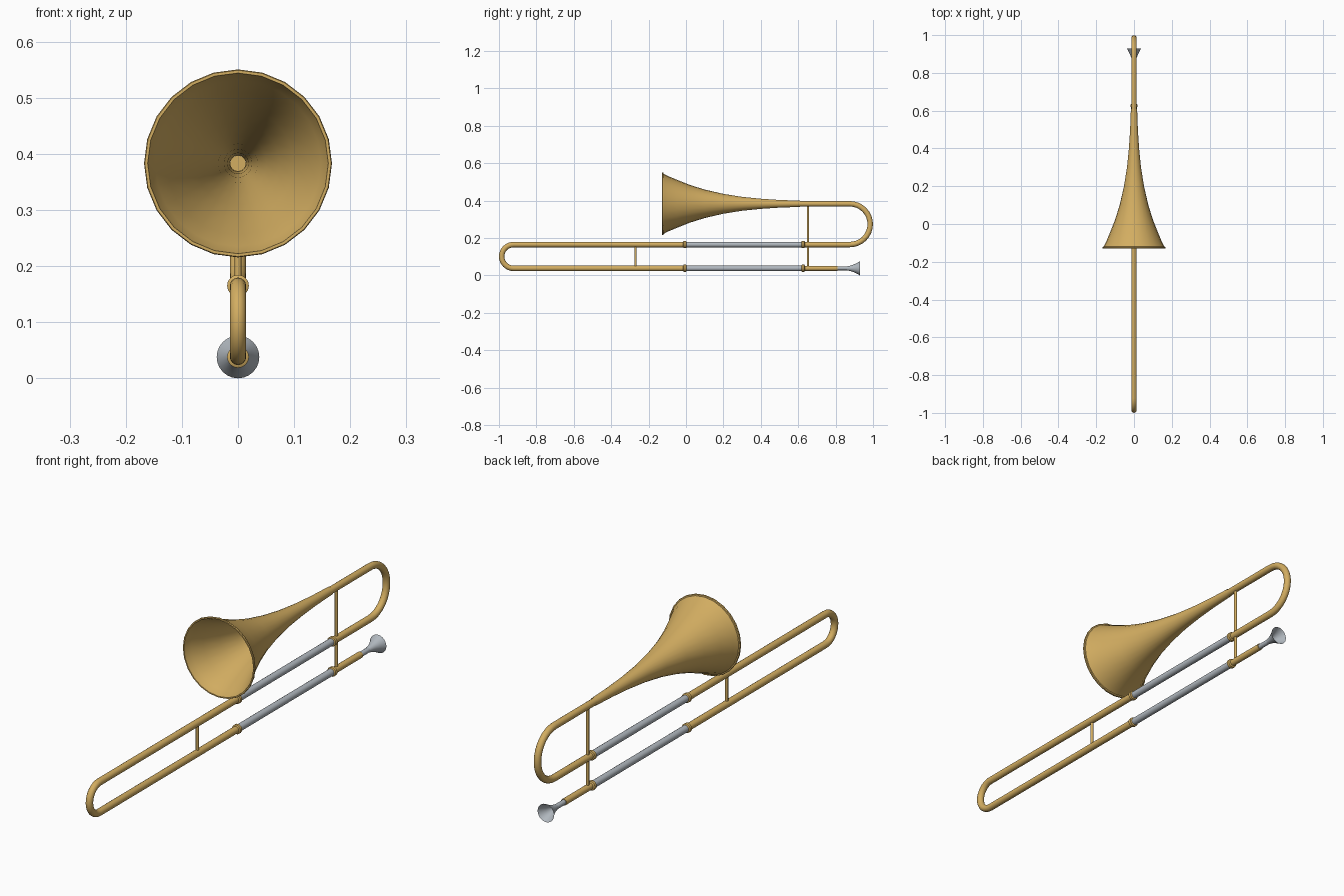
import bpy, math

cube = bpy.data.objects.get("Cube")
if cube:
    bpy.data.objects.remove(cube, do_unlink=True)


def material(name, color):
    m = bpy.data.materials.new(name)
    m.use_nodes = True
    m.diffuse_color = (*color, 1)
    m.node_tree.nodes["Principled BSDF"].inputs["Base Color"].default_value = (*color, 1)
    return m


BRASS = material("brass", (0.65, 0.42, 0.12))
SILVER = material("silver", (0.44, 0.48, 0.52))

TOP, MID, LOW = 0.383, 0.165, 0.038   # heights of the three tube runs
TUBE = 0.0145


def finish(name, verts, faces, mat):
    mesh = bpy.data.meshes.new(name)
    mesh.from_pydata(verts, [], faces)
    mesh.materials.append(mat)
    obj = bpy.data.objects.new(name, mesh)
    bpy.context.collection.objects.link(obj)
    bpy.ops.object.select_all(action="DESELECT")
    obj.select_set(True)
    bpy.context.view_layer.objects.active = obj
    bpy.ops.object.shade_smooth_by_angle(angle=math.radians(40))
    return obj


def skin(rings, sides, caps):
    """Faces joining successive rings of vertices."""
    faces = []
    for i in range(rings - 1):
        for j in range(sides):
            k = (j + 1) % sides
            a, b = i * sides, (i + 1) * sides
            faces.append((a + j, a + k, b + k, b + j))
    if caps:
        faces.append(tuple(reversed(range(sides))))
        faces.append(tuple(range((rings - 1) * sides, rings * sides)))
    return faces


def sweep(name, path, radius, mat, sides=16):
    """Round tube along a path of (y, z) points in the x = 0 plane."""
    verts = []
    for i, (y, z) in enumerate(path):
        y0, z0 = path[max(i - 1, 0)]
        y1, z1 = path[min(i + 1, len(path) - 1)]
        length = math.hypot(y1 - y0, z1 - z0)
        ny, nz = -(z1 - z0) / length, (y1 - y0) / length
        for j in range(sides):
            a = 2 * math.pi * j / sides
            c, s = radius * math.cos(a), radius * math.sin(a)
            verts.append((-c, y + s * ny, z + s * nz))
    return finish(name, verts, skin(len(path), sides, True), mat)


def lathe(name, profile, z, mat, sides=24, caps=False):
    """Profile of (y, radius) points turned about a lengthwise axis."""
    verts = [(-r * math.sin(2 * math.pi * j / sides), y,
              z + r * math.cos(2 * math.pi * j / sides))
             for y, r in profile for j in range(sides)]
    return finish(name, verts, skin(len(profile), sides, caps), mat)


def bow(y, z_low, z_high, direction, steps=16):
    """Half circle from the upper run to the lower run."""
    r, zc = (z_high - z_low) / 2, (z_high + z_low) / 2
    angles = [math.pi * i / steps for i in range(steps + 1)]
    return [(y + direction * r * math.sin(a), zc + r * math.cos(a)) for a in angles]


# Tuning section: bell tube, rear bow and return tube
sweep("tuning_bow", [(0.59, TOP)] + bow(0.876, MID, TOP, 1) + [(0.63, MID)], TUBE, BRASS)

# Hand slide with its front bow
sweep("slide", [(0, MID)] + bow(-0.922, LOW, MID, -1) + [(0, LOW)], TUBE, BRASS)

# Inner slide tubes and their collars
for label, z in (("upper", MID), ("lower", LOW)):
    sweep(label + "_inner_tube", [(0, z), (0.625, z)], 0.0148, SILVER)
    for end, y in (("front", -0.006), ("rear", 0.626)):
        lathe(f"{label}_{end}_collar",
              [(y - 0.009, 0.015), (y - 0.006, 0.0195), (y + 0.006, 0.0195), (y + 0.009, 0.015)],
              z, BRASS, sides=16, caps=True)

# Lead pipe
sweep("lead_pipe", [(0.63, LOW), (0.81, LOW)], 0.0135, BRASS)

# Braces
for name, y, low, high in (("slide_brace", -0.27, LOW, MID),
                           ("lower_brace", 0.652, LOW, MID),
                           ("upper_brace", 0.652, MID, TOP)):
    sweep(name, [(y, low), (y, high)], 0.006, BRASS, sides=12)

# Flared bell: outer wall, rolled lip, inner wall
flare = [(0.61, 0.0165), (0.5, 0.0205), (0.4, 0.027), (0.3, 0.037), (0.2, 0.053),
         (0.1, 0.076), (0.02, 0.101), (-0.05, 0.129), (-0.1, 0.15), (-0.12, 0.161)]
lip = [(-0.121, 0.166), (-0.125, 0.1675), (-0.129, 0.166), (-0.129, 0.161)]
inner = [(y, r - 0.002) for y, r in reversed(flare)]
bell = lathe("bell", flare + lip + inner, TOP, BRASS)

# Mouthpiece: shank and open cup whose faces look inward
lathe("mouthpiece_shank", [(0.8, 0.0105), (0.875, 0.0105)], LOW, SILVER, sides=16, caps=True)
cup = lathe("mouthpiece_cup", [(0.862, 0.011), (0.88, 0.0145), (0.9, 0.022),
                               (0.918, 0.031), (0.93, 0.038)], LOW, SILVER)

# Wall directions: bell faces outward, cup faces inward
for obj, outward in ((bell, True), (cup, False)):
    poly = obj.data.polygons[0]
    z_out = poly.normal.x * poly.center.x + poly.normal.z * (poly.center.z - obj.data.vertices[0].co.z
                                                             + flare[0][1] * (obj is bell)
                                                             + 0.011 * (obj is cup))
    if (z_out > 0) != outward:
        obj.data.flip_normals()
